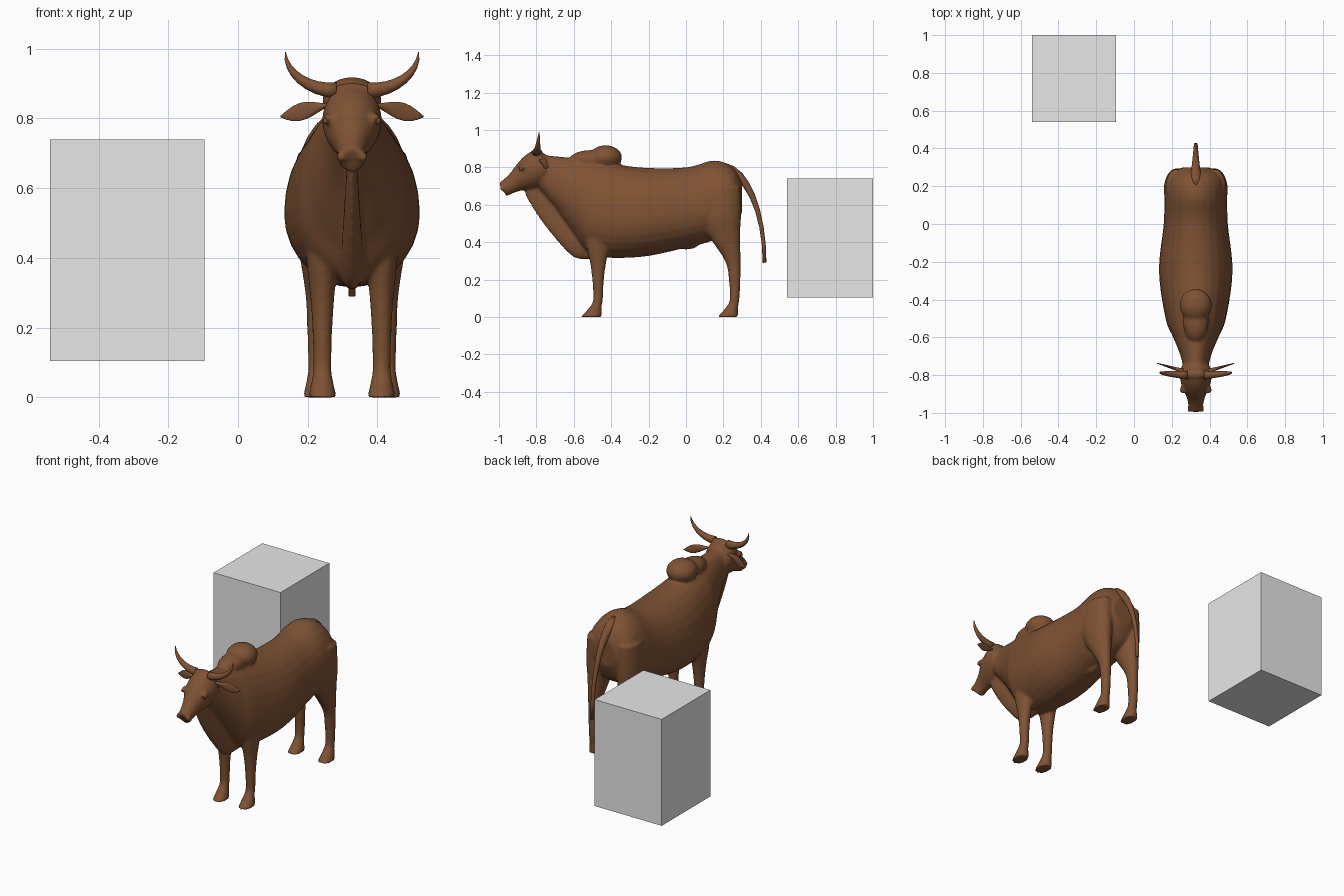
import bpy, bmesh, math
from mathutils import Vector, Matrix

cube = bpy.data.objects.get("Cube")
if cube:
    bpy.data.objects.remove(cube, do_unlink=True)

CENTRE_X = 0.327  # the bull's centre line
X, Y, Z = Matrix.Identity(3)
STEPS = [i / 8 for i in range(9)]


def material(name, colour):
    mat = bpy.data.materials.new(name)
    mat.use_nodes = True
    mat.diffuse_color = (*colour, 1)
    shader = mat.node_tree.nodes["Principled BSDF"]
    shader.inputs["Base Color"].default_value = (*colour, 1)
    return mat


brown = material("brown hide", (0.21, 0.085, 0.034))
grey = material("light grey", (0.8, 0.8, 0.8))


def spline(rows, parts=5):
    """Smoothly interpolate between rows of numbers."""
    smooth_rows = []
    last = len(rows) - 1
    for i in range(last):
        before, start = Vector(rows[max(i - 1, 0)]), Vector(rows[i])
        end, after = Vector(rows[i + 1]), Vector(rows[min(i + 2, last)])
        leave, arrive = (end - before) / 2, (after - start) / 2
        for step in range(parts):
            t = step / parts
            ease = t * t * (3 - 2 * t)
            smooth_rows.append(start.lerp(end, ease) + leave * t * (1 - t) ** 2
                               - arrive * t * t * (1 - t))
    return smooth_rows + [Vector(rows[last])]


def skin(bm, rings):
    """Join rings of points into a closed tube."""
    rings = [[bm.verts.new(point) for point in ring] for ring in rings]
    for lower, upper in zip(rings, rings[1:]):
        for k in range(len(lower)):
            bm.faces.new((lower[k - 1], lower[k], upper[k], upper[k - 1]))
    bm.faces.new(rings[0])
    bm.faces.new(rings[-1])


def ellipse(centre, u, v, across, above, below, sides=28):
    points = []
    for k in range(sides):
        angle = math.tau * k / sides
        rise = math.sin(angle)
        height = above if rise > 0 else below
        points.append(centre + u * across * math.cos(angle) + v * height * rise)
    return points


def loft(bm, rows, u, v, side=1):
    """Skin rows of x, y, z, radius along u, radius up v and (if uneven) down v."""
    rings = []
    for row in spline(rows):
        centre = Vector((side * row[0], row[1], row[2]))
        rings.append(ellipse(centre, u, v, row[3], row[4], row[-1]))
    skin(bm, rings)


def tube(bm, path, axis, side=1):
    """Skin rows of x, y, z, width, thickness (along axis), square to the path."""
    rings = []
    points = [Vector((side * x, y, z)) for x, y, z, width, thick in path]
    for i, (point, row) in enumerate(zip(points, path)):
        ahead = points[min(i + 1, len(points) - 1)]
        across = (ahead - points[max(i - 1, 0)]).cross(axis).normalized()
        rings.append(ellipse(point, across, axis, row[3], row[4], row[4]))
    skin(bm, rings)


def ball(bm, centre, radii):
    place = Matrix.LocRotScale(Vector(centre), None, Vector(radii))
    bmesh.ops.create_uvsphere(bm, u_segments=24, v_segments=16, radius=1, matrix=place)


def finish(bm, name, mat, smooth=True, x=CENTRE_X):
    bmesh.ops.recalc_face_normals(bm, faces=bm.faces)
    mesh = bpy.data.meshes.new(name)
    bm.to_mesh(mesh)
    bm.free()
    for face in mesh.polygons:
        face.use_smooth = smooth
    mesh.materials.append(mat)
    part = bpy.data.objects.new(name, mesh)
    part.location.x = x
    bpy.context.collection.objects.link(part)
    return part


def barrel(y, width, top, bottom):
    """Upright cross-section, widest a little below its middle."""
    below = 0.43 * (top - bottom)
    return (0, y, bottom + below, width, top - bottom - below, below)


def leg(bm, upper, x, y, side):
    """Upper leg rows of y offset, height and radius, on a shared shin and hoof."""
    shin = [(0, .2, .031), (0, .1, .026), (-.01, .06, .03), (-.036, 0, .056)]
    rows = [(x, y + shift, z, .014 + r * .48, r) for shift, z, r in upper + shin]
    loft(bm, rows, X, Y, side)


# Torso and neck
bm = bmesh.new()
torso = [(-.8, .06, .87, .7), (-.7, .08, .86, .58), (-.6, .12, .85, .44),
         (-.5, .16, .84, .33), (-.25, .195, .8, .32), (0, .17, .8, .37),
         (.15, .165, .837, .41), (.25, .15, .8, .46), (.3, .07, .72, .56)]
loft(bm, [barrel(*row) for row in torso], X, Z)

# Dewlap: thin keel under the throat and chest, thicker toward the chest
keel = [(-.86, .65), (-.8, .55), (-.7, .42), (-.6, .32), (-.5, .31), (-.4, .33)]
loft(bm, [barrel(y, .08 + .08 * y, z + .2, z) for y, z in keel], X, Z)

# Hump
ball(bm, (0, -.43, .853), (.085, .088, .065))
ball(bm, (0, -.51, .84), (.068, .115, .052))

# Head, tilted down toward the muzzle
head = [(-.73, .04), (-.77, .09), (-.82, .092), (-.87, .075), (-.91, .056),
        (-.95, .045), (-.98, .042)]
slope = Vector((0, -.5, .86))
loft(bm, [(0, y, 1.288 + .62 * y, r * .9, r) for y, r in head], X, slope)
ball(bm, (0, -.795, .872), (.066, .03, .03))

# Sheath under the belly
ball(bm, (0, 0, .39), (.025, .07, .03))

# Legs, brow ridges and nostrils
foreleg = [(.02, .58, .08), (0, .42, .07), (0, .3, .045)]
hind_leg = [(-.06, .7, .09), (-.08, .55, .115), (-.06, .45, .09), (-.01, .3, .042)]
for side in (1, -1):
    leg(bm, foreleg, .085, -.47, side)
    leg(bm, hind_leg, .1, .26, side)
    ball(bm, (side * .066, -.875, .8), (.016, .024, .016))
    ball(bm, (side * .03, -.98, .69), (.016, .016, .016))

# Fuse everything so far into one soft skin
body = finish(bm, "bull_body", brown)
fuse = body.modifiers.new("fuse", 'REMESH')
fuse.mode = 'VOXEL'
fuse.voxel_size = 0.008
fuse.use_smooth_shade = True
soften = body.modifiers.new("soften", 'SMOOTH')
soften.iterations = 6

# Horns, ears and eyes
for side, label in ((1, "left"), (-1, "right")):
    horn, ear = [], []
    for t in STEPS:
        turn = t * math.pi / 2
        taper = .001 + .022 * (1 - t) ** .8
        horn.append((.045 + .146 * math.sin(turn), -.8 + .015 * t,
                     .99 - .11 * math.cos(turn), taper, taper))
        leaf = .002 + .024 * math.sin(math.pi * t ** 1.3)
        ear.append((.06 + .145 * t, -.78 + .043 * t, .84 - .035 * t,
                    .012 - .01 * t, leaf))
    bm = bmesh.new()
    tube(bm, horn, Y, side)
    finish(bm, label + "_horn", brown)
    bm = bmesh.new()
    tube(bm, ear, Z, side)
    finish(bm, label + "_ear", brown)
    bm = bmesh.new()
    ball(bm, (side * .074, -.88, .793), (.009, .012, .01))
    finish(bm, label + "_eye", brown)

# Tail: a quarter turn from the rump to straight down, thinning quickly
tail = []
for t in STEPS:
    turn = t * math.pi / 2
    taper = .01 + .025 * (1 - t) ** 2
    tail.append((0, .2 + .22 * math.sin(turn), .29 + .5 * math.cos(turn), taper, taper))
bm = bmesh.new()
tube(bm, tail, X)
finish(bm, "tail", brown)

# Grey block standing apart, above the ground
bm = bmesh.new()
place = Matrix.LocRotScale(Vector((-.318, .77, .422)), None, Vector((.443, .46, .636)))
bmesh.ops.create_cube(bm, size=1, matrix=place)
finish(bm, "grey_block", grey, False, 0)
